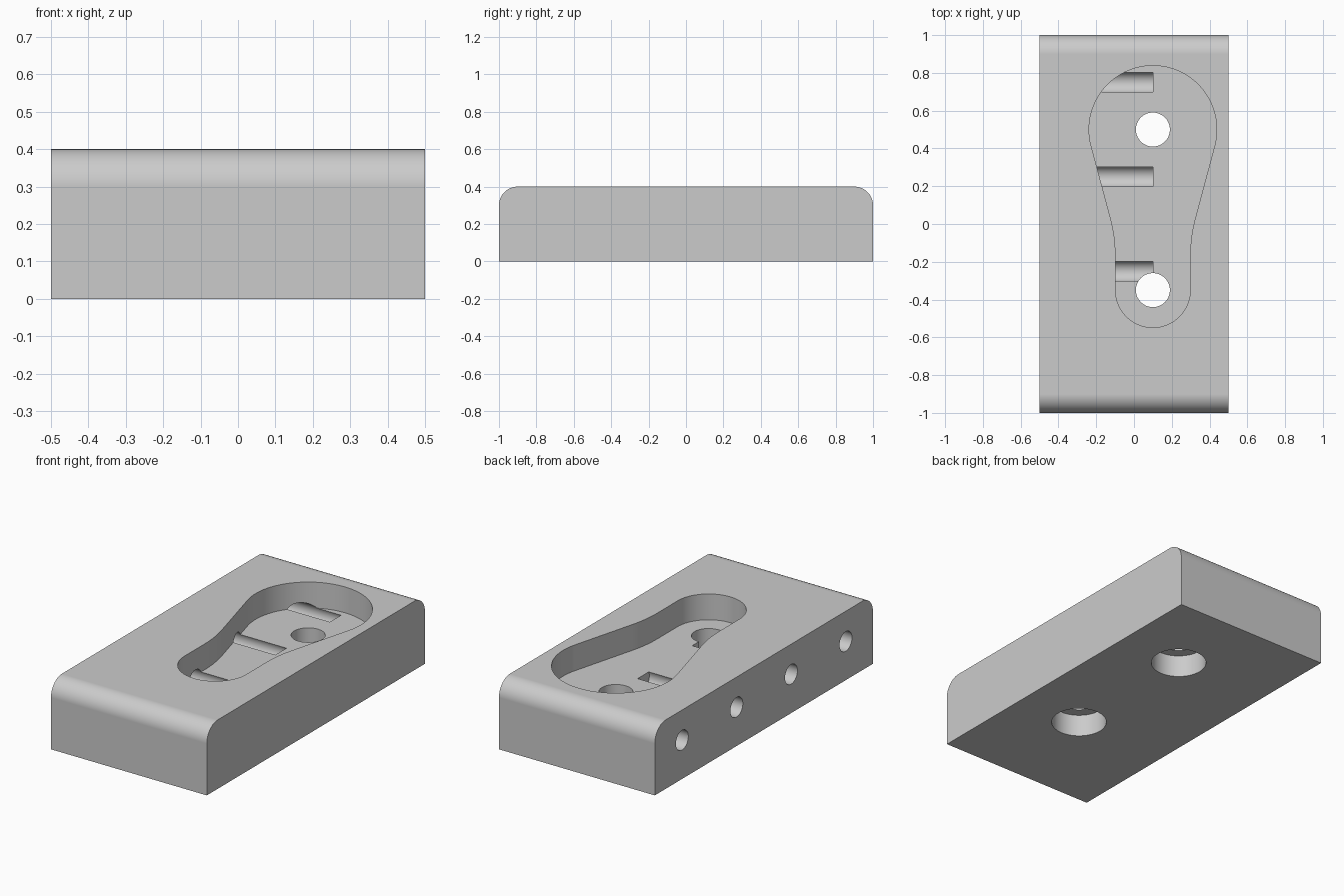
import bpy, bmesh
from math import radians, cos, sin, pi
from mathutils import Matrix, Vector

cube = bpy.data.objects.get("Cube")
if cube:
    bpy.data.objects.remove(cube, do_unlink=True)

# Turns a prism drawn in (y, z) so that it runs along x
ALONG_X = Matrix(((0, 0, 1, 0), (1, 0, 0, 0), (0, 1, 0, 0), (0, 0, 0, 1)))


def arc(cx, cy, r, start, end, n):
    steps = [radians(start + (end - start) * i / n) for i in range(n + 1)]
    return [(cx + r * cos(a), cy + r * sin(a)) for a in steps]


def circle(cx, cy, r, n=64):
    return arc(cx, cy, r, 0, 360, n)[:-1]


def prism(name, outline, low, high, matrix=Matrix()):
    """Extrude a counter-clockwise outline from low to high."""
    bm = bmesh.new()
    face = bm.faces.new([bm.verts.new((x, y, low)) for x, y in outline])
    grown = bmesh.ops.extrude_face_region(bm, geom=[face])
    verts = [g for g in grown["geom"] if isinstance(g, bmesh.types.BMVert)]
    bmesh.ops.translate(bm, verts=verts, vec=(0, 0, high - low))
    bmesh.ops.recalc_face_normals(bm, faces=bm.faces)
    bm.transform(matrix)
    mesh = bpy.data.meshes.new(name)
    bm.to_mesh(mesh)
    bm.free()
    obj = bpy.data.objects.new(name, mesh)
    bpy.context.collection.objects.link(obj)
    return obj


def pocket_outline():
    """Pear shape: two round ends joined by blended, tapering sides."""
    cx, big, small, top_y, low_y, taper = 0.1, 0.338, 0.198, 0.5, -0.35, 15
    a = radians(taper)
    tangent = Vector((big * cos(a), top_y - big * sin(a)))
    run = (tangent.x - small) / sin(a)
    corner = tangent + run * Vector((-sin(a), -cos(a)))
    # concave blend between the straight neck and the taper
    blend = 0.1
    radius = blend / math_tan_half(a)
    neck = arc(small + radius, corner.y - blend, radius, 180, 180 - taper, 10)
    right = arc(0, low_y, small, -90, 0, 24) + neck
    right += arc(0, top_y, big, -taper, 90, 40)
    left = [(-x, y) for x, y in reversed(right[1:-1])]
    return [(cx + x, y) for x, y in right + left]


def math_tan_half(a):
    return sin(a) / (1 + cos(a))


# Block with rounded front and back top edges
profile = [(-1, 0), (1, 0)] + arc(0.9, 0.3, 0.1, 0, 90, 16) + arc(-0.9, 0.3, 0.1, 90, 180, 16)
block = prism("block", profile, -0.5, 0.5, ALONG_X)

# Pocket, screw holes with counterbores, and blind side holes
cutters = [prism("pocket_cutter", pocket_outline(), 0.25, 0.5)]
for y in (0.5, -0.35):
    cutters.append(prism("screw_hole_cutter", circle(0.1, y, 0.09), -0.1, 0.3))
    cutters.append(prism("counterbore_cutter", circle(0.1, y, 0.15), -0.1, 0.13))
for y in (-0.75, -0.25, 0.25, 0.75):
    cutters.append(prism("side_hole_cutter", circle(y, 0.225, 0.057, 48), -0.6, 0.1, ALONG_X))

bpy.ops.object.select_all(action="DESELECT")
bpy.context.view_layer.objects.active = block
block.select_set(True)
for cutter in cutters:
    cutter.hide_render = True
    cut = block.modifiers.new("cut", "BOOLEAN")
    cut.operation = "DIFFERENCE"
    cut.solver = "EXACT"
    cut.object = cutter
    bpy.ops.object.modifier_apply(modifier=cut.name)
    bpy.data.objects.remove(cutter, do_unlink=True)

# Plain grey finish
grey = bpy.data.materials.new("light_grey")
grey.use_nodes = True
colour = (0.6, 0.6, 0.6, 1)
grey.diffuse_color = colour
grey.node_tree.nodes["Principled BSDF"].inputs["Base Color"].default_value = colour
block.data.materials.clear()
block.data.materials.append(grey)
for poly in block.data.polygons:
    poly.material_index = 0

# Smooth curved walls, with flat faces kept flat
bpy.ops.object.shade_smooth_by_angle(angle=radians(30))
weighted = block.modifiers.new("weighted_normals", "WEIGHTED_NORMAL")
weighted.keep_sharp = True
